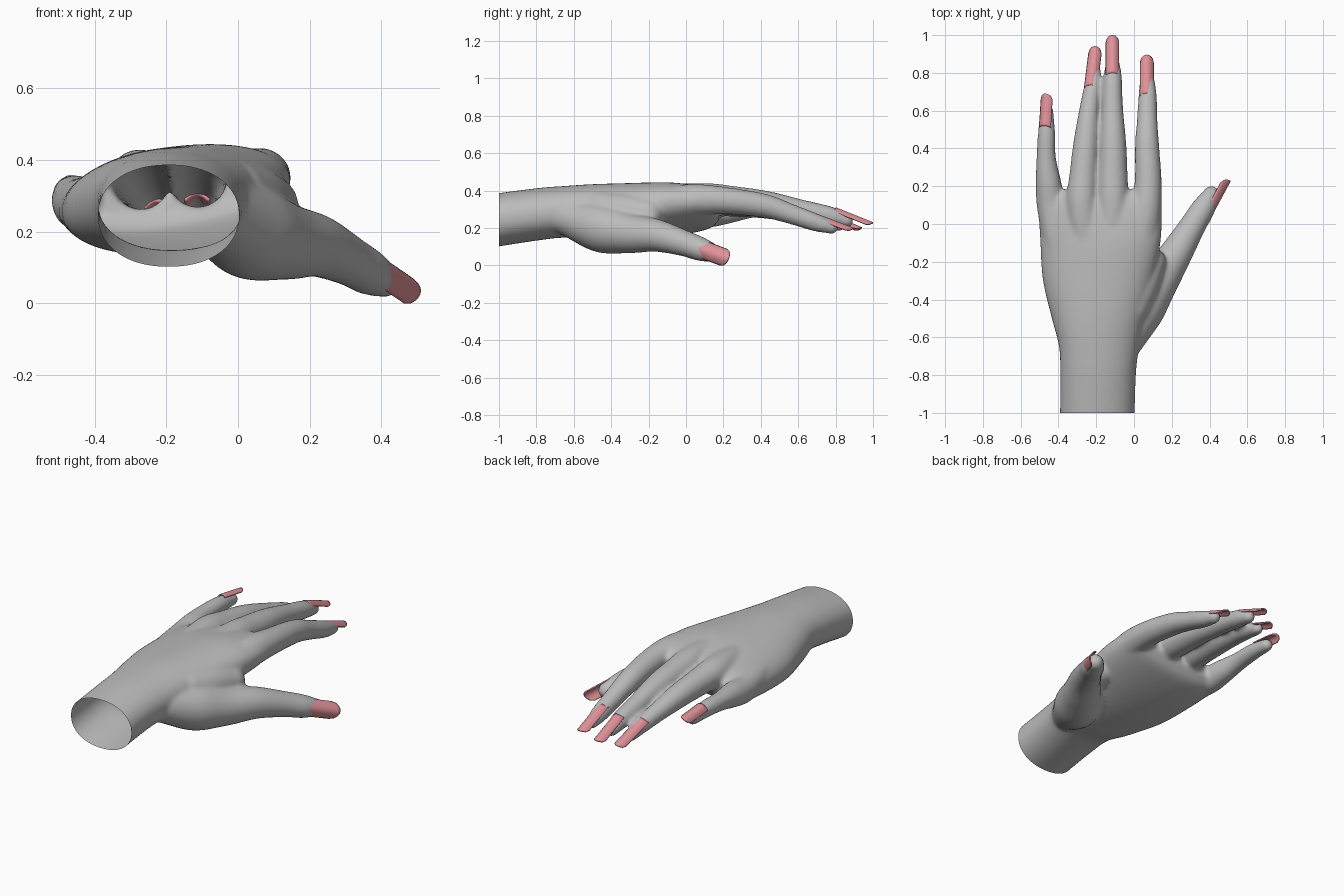
import bpy, bmesh, math
from mathutils import Vector

cube = bpy.data.objects.get("Cube")
if cube:
    bpy.data.objects.remove(cube)


def material(name, color):
    m = bpy.data.materials.new(name)
    m.use_nodes = True
    m.diffuse_color = (*color, 1)
    m.node_tree.nodes["Principled BSDF"].inputs["Base Color"].default_value = (*color, 1)
    return m


SKIN = material("grey skin", (0.5, 0.5, 0.5))
POLISH = material("pink polish", (0.75, 0.29, 0.32))


def spline(points, steps=6):
    """Catmull-Rom interpolation of tuples of any length."""
    p = [Vector(q) for q in points]
    p = [p[0] * 2 - p[1]] + p + [p[-1] * 2 - p[-2]]
    out = []
    for a, b, c, d in zip(p, p[1:], p[2:], p[3:]):
        for i in range(steps):
            t = i / steps
            out.append(b + (c - a) * (t / 2) + (a * 2 - b * 5 + c * 4 - d) * (t * t / 2)
                       + (b * 3 - a - c * 3 + d) * (t ** 3 / 2))
    return out + [p[-2]]


def loft(bm, rings, sides=32, power=1.0):
    """Closed solid through rings of (centre, side axis, up axis)."""
    def bend(v):
        return math.copysign(abs(v) ** power, v)
    loops = []
    for centre, side, up in rings:
        angles = [math.tau * k / sides for k in range(sides)]
        loops.append([bm.verts.new(centre + side * bend(math.cos(a)) + up * bend(math.sin(a)))
                      for a in angles])
    for lo, hi in zip(loops, loops[1:]):
        for k in range(sides):
            n = (k + 1) % sides
            bm.faces.new((lo[k], lo[n], hi[n], hi[k]))
    bm.faces.new(loops[0][::-1])
    bm.faces.new(loops[-1])


def tube(bm, points):
    """Round limb through (x, y, z, radius) with domed ends."""
    path = spline(points)
    centres = [v.xyz for v in path]
    radii = [v.w for v in path]
    first, last = (centres[0] - centres[1]).normalized(), (centres[-1] - centres[-2]).normalized()
    dome = [math.radians(a) for a in (20, 40, 60, 80)]
    head = [(centres[0] + first * radii[0] * math.sin(a), radii[0] * math.cos(a)) for a in dome]
    tail = [(centres[-1] + last * radii[-1] * math.sin(a), radii[-1] * math.cos(a)) for a in dome]
    full = head[::-1] + list(zip(centres, radii)) + tail
    rings = []
    for i, (c, r) in enumerate(full):
        axis = (full[min(i + 1, len(full) - 1)][0] - full[max(i - 1, 0)][0]).normalized()
        side = axis.cross(Vector((0, 0, 1))).normalized()
        rings.append((c, side * r, side.cross(axis) * r))
    loft(bm, rings)


# Palm and wrist sections: y, centre x, centre z, half width, half height, tilt
palm = [
    (-1.06, -.195, .235, .197, .143, 0),
    (-.8, -.19, .272, .2, .14, 0),
    (-.65, -.185, .286, .212, .138, 0),
    (-.5, -.19, .285, .245, .148, .05),
    (-.3, -.19, .288, .292, .148, .1),
    (-.1, -.178, .298, .318, .138, .13),
    (.06, -.178, .303, .325, .115, .13),
    (.14, -.18, .305, .31, .09, .13),
    (.18, -.18, .31, .28, .05, .13),
]

# Fingers and thumb: x, y, z, radius
limbs = {
    "little": [(-.4, -.1, .28, .08), (-.44, .1, .275, .075), (-.453, .22, .29, .068),
               (-.465, .35, .305, .052), (-.463, .48, .31, .046), (-.462, .6, .3, .036)],
    "ring": [(-.25, -.15, .33, .085), (-.275, .1, .345, .085), (-.268, .25, .335, .075),
             (-.255, .43, .315, .066), (-.238, .6, .28, .053), (-.218, .73, .245, .046),
             (-.21, .82, .215, .034)],
    "middle": [(-.11, -.15, .345, .085), (-.112, .1, .355, .085), (-.112, .25, .345, .079),
               (-.111, .43, .328, .07), (-.114, .62, .295, .056), (-.113, .77, .265, .05),
               (-.113, .86, .237, .036)],
    "index": [(.03, -.15, .335, .085), (.06, .05, .35, .084), (.075, .22, .345, .072),
              (.069, .42, .318, .064), (.07, .56, .275, .054), (.072, .69, .23, .048),
              (.07, .78, .203, .036)],
    "thumb": [(-.05, -.62, .25, .1), (.03, -.45, .2, .132), (.13, -.3, .172, .108),
              (.22, -.16, .16, .088), (.31, -.01, .118, .07), (.365, .08, .086, .064),
              (.41, .155, .062, .047)],
    "thumb_web": [(-.02, -.45, .3, .1), (.04, -.32, .29, .095), (.09, -.2, .275, .08)],
}

# Merge the volumes into one skin, then open the wrist
bm = bmesh.new()
loft(bm, [(Vector((x, y, z)), Vector((w, 0, tilt * w)), Vector((0, 0, h)))
          for y, x, z, w, h, tilt in spline(palm)], 64, 0.92)
for points in limbs.values():
    tube(bm, points)
bmesh.ops.recalc_face_normals(bm, faces=bm.faces)
mesh = bpy.data.meshes.new("hand")
bm.to_mesh(mesh)
bm.free()
hand = bpy.data.objects.new("hand", mesh)
bpy.context.collection.objects.link(hand)
remesh = hand.modifiers.new("merge", 'REMESH')
remesh.mode = 'VOXEL'
remesh.voxel_size = 0.01
smooth = hand.modifiers.new("soften", 'SMOOTH')
smooth.factor = 0.5
smooth.iterations = 14
graph = bpy.context.evaluated_depsgraph_get()
skin = bpy.data.meshes.new_from_object(hand.evaluated_get(graph))
hand.modifiers.clear()
hand.data = skin
bm = bmesh.new()
bm.from_mesh(skin)
bmesh.ops.bisect_plane(bm, geom=bm.verts[:] + bm.edges[:] + bm.faces[:],
                       plane_co=(0, -1, 0), plane_no=(0, 1, 0), clear_inner=True)
for f in bm.faces:
    f.smooth = True
bm.to_mesh(skin)
bm.free()
skin.materials.clear()
skin.materials.append(SKIN)


def nail(name, base, tip, normal, width, arch):
    """Curved plate with a rounded free edge."""
    base, tip, up = Vector(base), Vector(tip), Vector(normal)
    axis = (tip - base).normalized()
    up = (up - axis * up.dot(axis)).normalized()
    side = axis.cross(up)
    length = (tip - base).length
    across, along = 12, 14
    bm = bmesh.new()
    rows = []
    for i in range(along + 1):
        row = []
        for j in range(across + 1):
            u = 2 * j / across - 1
            round_off = width * 0.5 * (1 - math.sqrt(max(0, 1 - u * u)))
            start = -0.25 * round_off
            end = length - round_off
            d = start + (end - start) * i / along
            row.append(bm.verts.new(base + axis * d + side * (u * width / 2) - up * (arch * u * u)))
        rows.append(row)
    for a, b in zip(rows, rows[1:]):
        for j in range(across):
            bm.faces.new((a[j], a[j + 1], b[j + 1], b[j])).smooth = True
    bmesh.ops.recalc_face_normals(bm, faces=bm.faces)
    me = bpy.data.meshes.new(name)
    bm.to_mesh(me)
    bm.free()
    me.materials.append(POLISH)
    ob = bpy.data.objects.new(name, me)
    bpy.context.collection.objects.link(ob)
    plate = ob.modifiers.new("thickness", 'SOLIDIFY')
    plate.thickness = 0.007
    plate.offset = 0


# Nails
nail("little_nail", (-.478, .52, .352), (-.468, .69, .328), (-.4, 0, .9), .064, .02)
nail("ring_nail", (-.231, .735, .288), (-.205, .94, .2), (-.15, 0, 1), .066, .022)
nail("middle_nail", (-.114, .8, .307), (-.114, 1, .227), (0, 0, 1), .066, .022)
nail("index_nail", (.069, .69, .276), (.069, .895, .197), (.05, 0, 1), .068, .022)
nail("thumb_nail", (.413, .052, .1), (.508, .228, .035), (.8, -.4, .2), .092, .03)
